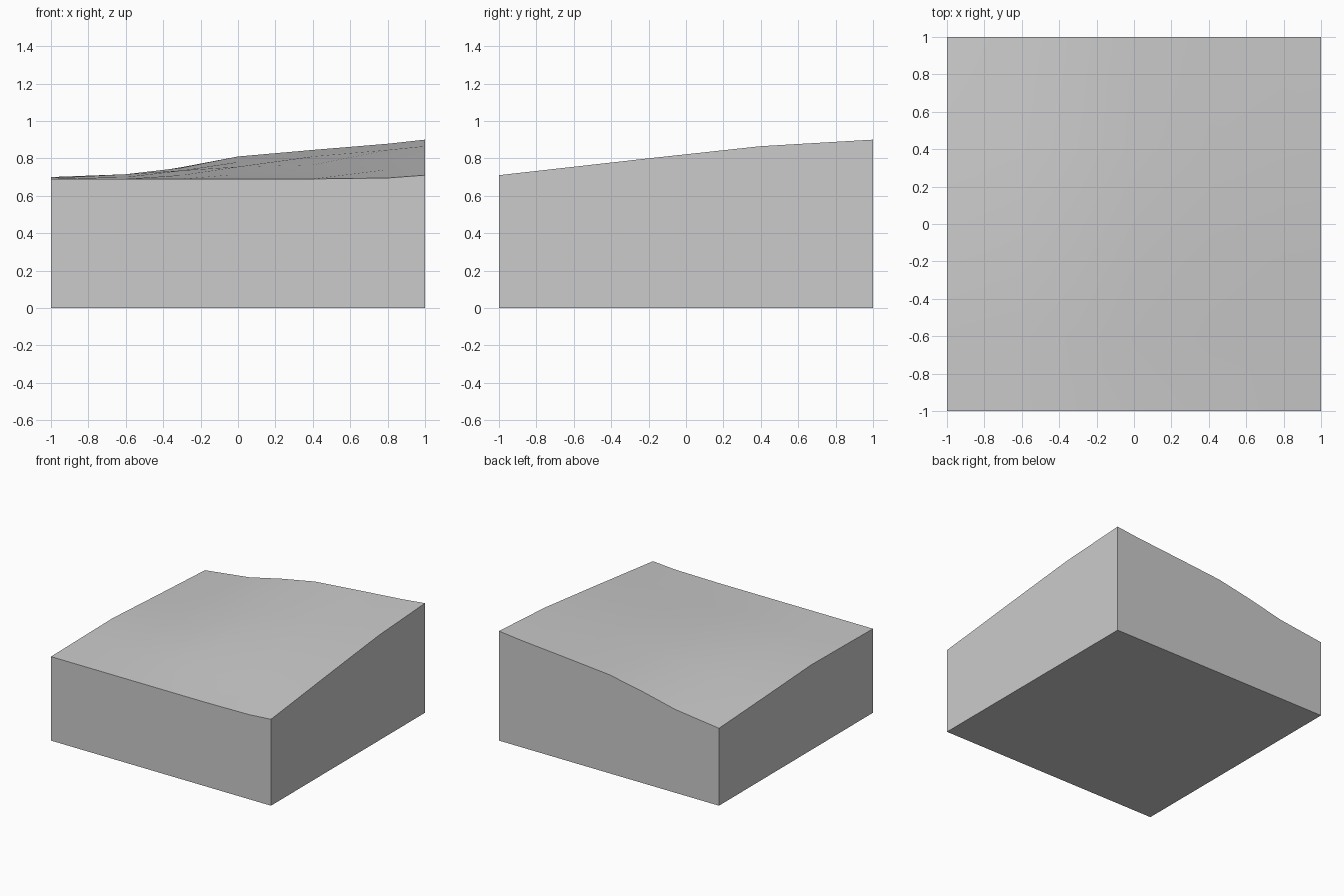
import bpy
import bmesh
import math

default_cube = bpy.data.objects.get("Cube")
if default_cube:
    bpy.data.objects.remove(default_cube, do_unlink=True)

# Stone grey for the whole block
grey = bpy.data.materials.new("plain_grey")
grey.use_nodes = True
colour = (0.6, 0.6, 0.6, 1)
grey.diffuse_color = colour
grey.node_tree.nodes["Principled BSDF"].inputs["Base Color"].default_value = colour

# Surface heights: one row per depth station, front to back
columns = [-1, -.6, -.3, 0, .4, .8, 1]
heights = {
    -1: [.69, .69, .69, .69, .69, .695, .71],
    -.6: [.695, .7, .71, .715, .72, .74, .755],
    -.2: [.7, .715, .735, .755, .765, .785, .8],
    .4: [.667, .705, .75, .78, .81, .845, .865],
    1: [.636, .685, .753, .81, .845, .878, .9],
}

# Sloping top surface
bm = bmesh.new()
rows = [[bm.verts.new((x, y, z)) for x, z in zip(columns, profile)]
        for y, profile in heights.items()]
for near, far in zip(rows, rows[1:]):
    for i in range(len(columns) - 1):
        bm.faces.new((near[i], near[i + 1], far[i + 1], far[i]))

# Straight walls and flat base
rim = [edge for edge in bm.edges if edge.is_boundary]
walls = bmesh.ops.extrude_edge_only(bm, edges=rim)["geom"]
for item in walls:
    if isinstance(item, bmesh.types.BMVert):
        item.co.z = 0
bmesh.ops.contextual_create(
    bm, geom=[edge for edge in bm.edges if edge.is_boundary])
bmesh.ops.recalc_face_normals(bm, faces=bm.faces)

mesh = bpy.data.meshes.new("terrain_block")
bm.to_mesh(mesh)
bm.free()
mesh.materials.append(grey)
block = bpy.data.objects.new("terrain_block", mesh)
bpy.context.collection.objects.link(block)

# Soft slope with crisp rim
bpy.ops.object.select_all(action="DESELECT")
block.select_set(True)
bpy.context.view_layer.objects.active = block
bpy.ops.object.shade_smooth_by_angle(angle=math.radians(30))
